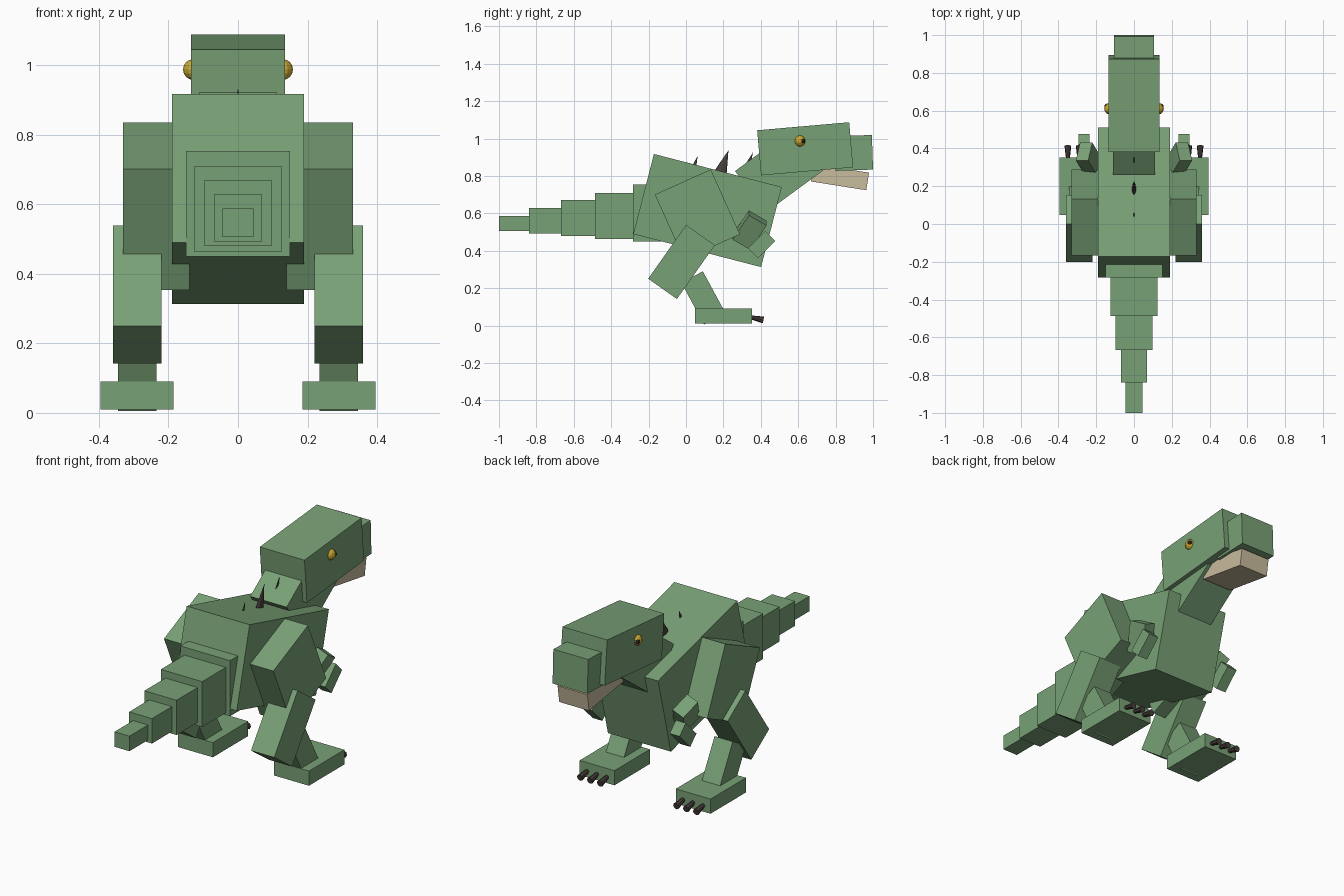
import bpy, bmesh, math
from mathutils import Matrix, Vector

if "Cube" in bpy.data.objects:
    bpy.data.objects.remove(bpy.data.objects["Cube"])


def material(name, rgb):
    m = bpy.data.materials.new(name)
    m.diffuse_color = (*rgb, 1)
    m.use_nodes = True
    m.node_tree.nodes["Principled BSDF"].inputs["Base Color"].default_value = m.diffuse_color
    return m


GREEN = material("skin green", (0.19, 0.355, 0.182))
TAN = material("jaw tan", (0.58, 0.50, 0.34))
HORN = material("horn brown", (0.065, 0.048, 0.043))
GOLD = material("eye gold", (0.58, 0.38, 0.03))
BLACK = material("pupil black", (0.02, 0.014, 0.01))


def finish(name, bm, mat, smooth=False):
    mesh = bpy.data.meshes.new(name)
    bmesh.ops.recalc_face_normals(bm, faces=bm.faces[:])
    bm.to_mesh(mesh)
    bm.free()
    mesh.materials.append(mat)
    for p in mesh.polygons:
        p.use_smooth = smooth
    ob = bpy.data.objects.new(name, mesh)
    bpy.context.collection.objects.link(ob)
    return ob


def box(name, center, size, pitch=0, roll=0, mat=GREEN):
    """Box pitched nose-up about x, then rolled about y (degrees)."""
    m = (Matrix.Translation(center)
         @ Matrix.Rotation(math.radians(roll), 4, 'Y')
         @ Matrix.Rotation(math.radians(pitch), 4, 'X')
         @ Matrix.Diagonal((*size, 1)))
    bm = bmesh.new()
    bmesh.ops.create_cube(bm, size=1, matrix=m)
    return finish(name, bm, mat)


def cone(name, base, tip, r1, r2, flat=1.0, sides=8):
    """Cone between two points, optionally flattened in x."""
    base, tip = Vector(base), Vector(tip)
    d = tip - base
    turn = Vector((0, 0, 1)).rotation_difference(d).to_matrix().to_4x4()
    m = (Matrix.Translation((base + tip) / 2)
         @ Matrix.Diagonal((flat, 1, 1, 1)) @ turn)
    bm = bmesh.new()
    bmesh.ops.create_cone(bm, cap_ends=True, segments=sides, radius1=r1,
                          radius2=r2, depth=d.length, matrix=m)
    return finish(name, bm, HORN)


def ball(name, center, r, mat):
    bm = bmesh.new()
    bmesh.ops.create_uvsphere(bm, u_segments=12, v_segments=8, radius=r,
                              matrix=Matrix.Translation(center))
    return finish(name, bm, mat)


# Torso, neck and head
box("torso", (0, 0.115, 0.615), (0.38, 0.706, 0.442), -14.5)
box("neck", (0, 0.497, 0.827), (0.22, 0.38, 0.276), 36.2)
box("head", (0, 0.637, 0.945), (0.27, 0.494, 0.242), 5)
box("snout", (0, 0.897, 0.923), (0.21, 0.20, 0.185), 2)
box("lower_jaw", (0, 0.823, 0.794), (0.18, 0.30, 0.095), -9, mat=TAN)

# Stepped tail: half width, back y, front y, bottom z, top z
tail = [(0.15, -0.283, -0.08, 0.45, 0.753),
        (0.125, -0.487, -0.25, 0.462, 0.71),
        (0.097, -0.668, -0.45, 0.48, 0.67),
        (0.069, -0.84, -0.63, 0.492, 0.628),
        (0.045, -1.0, -0.80, 0.505, 0.587)]
for i, (w, y0, y1, z0, z1) in enumerate(tail):
    box(f"tail_segment_{i + 1}", (0, (y0 + y1) / 2, (z0 + z1) / 2),
        (2 * w, y1 - y0, z1 - z0))

# Flattened spikes along the back
cone("back_spike_1", (0, 0.03, 0.81), (0, 0.062, 0.906), 0.02, 0, 0.35)
cone("back_spike_2", (0, 0.175, 0.79), (0, 0.227, 0.937), 0.042, 0, 0.35)
cone("back_spike_3", (0, 0.32, 0.83), (0, 0.358, 0.926), 0.02, 0, 0.35)

# Limbs and eyes on both sides
for side, s in (("left", -1), ("right", 1)):
    box(f"{side}_thigh", (s * 0.235, 0.061, 0.594), (0.19, 0.328, 0.381), 24.2)
    box(f"{side}_shank", (s * 0.29, -0.024, 0.34), (0.14, 0.352, 0.188), 54.8)
    box(f"{side}_ankle", (s * 0.29, 0.093, 0.148), (0.11, 0.253, 0.13), -61.6)
    box(f"{side}_foot", (s * 0.29, 0.20, 0.05), (0.21, 0.305, 0.08))
    for k in range(3):
        x = s * (0.23 + 0.06 * k)
        cone(f"{side}_toe_claw_{k + 1}", (x, 0.414, 0.03), (x, 0.31, 0.052),
             0.018, 0.006)
    box(f"{side}_upper_arm", (s * 0.238, 0.34, 0.51), (0.07, 0.165, 0.112),
        58, s * 22)
    box(f"{side}_forearm", (s * 0.265, 0.404, 0.433), (0.06, 0.13, 0.075), 45)
    ball(f"{side}_eye", (s * 0.128, 0.61, 0.987), 0.03, GOLD)
    ball(f"{side}_pupil", (s * 0.143, 0.623, 0.987), 0.0145, BLACK)
